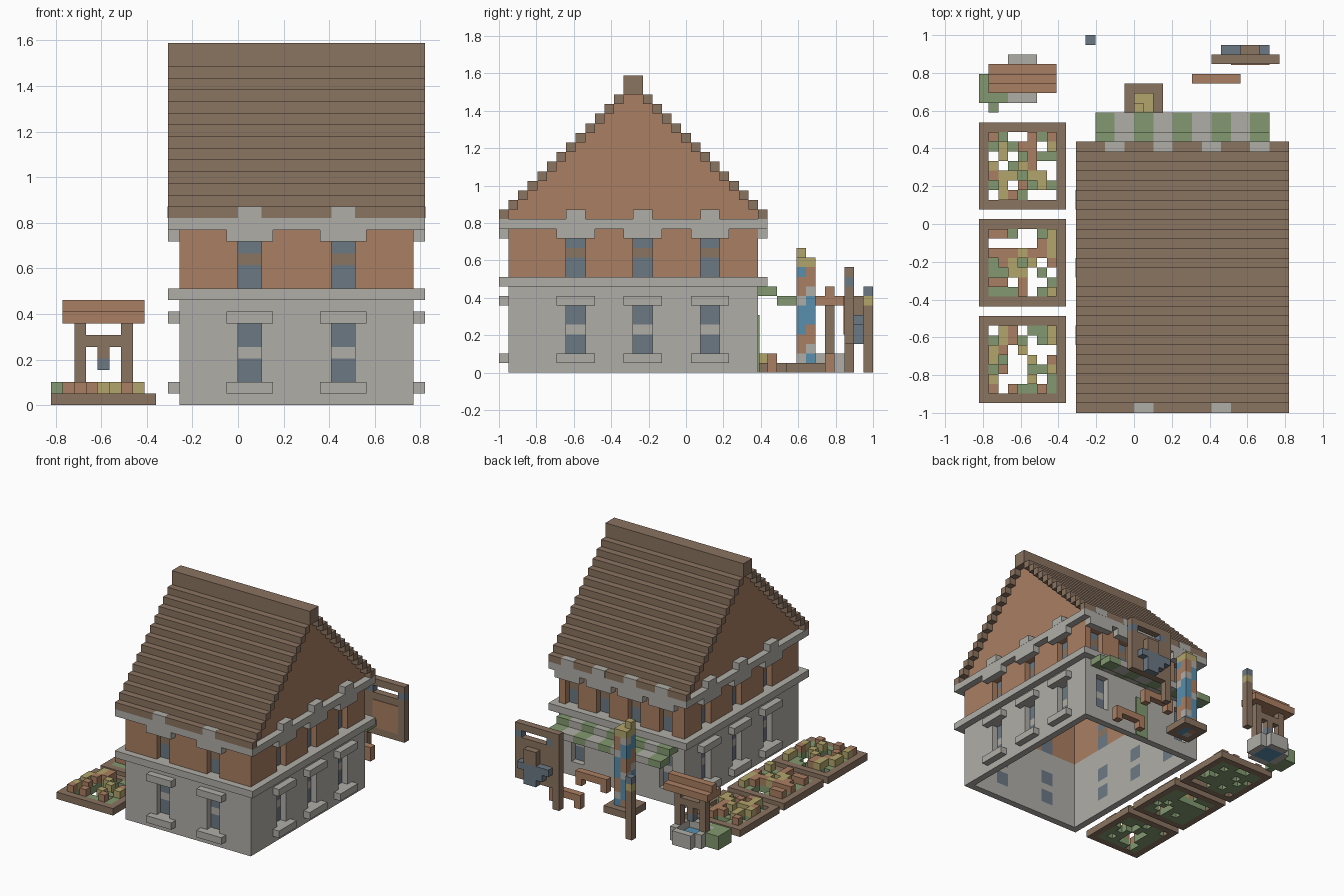
import bpy, bmesh, random
from collections import defaultdict

if "Cube" in bpy.data.objects:
    bpy.data.objects.remove(bpy.data.objects["Cube"])

U = 2 / 39          # size of one block
random.seed(4)
COLOURS = {         # sRGB values, converted to linear below
    "brown": (138, 115, 96), "clay": (170, 126, 98), "stone": (176, 174, 167),
    "slate": (108, 121, 132), "yellow": (178, 165, 108), "green": (130, 153, 112),
    "blue": (88, 142, 174),
}
NAMES = list(COLOURS)
MATS = []
for name, rgb in COLOURS.items():
    m = bpy.data.materials.new(name)
    m.diffuse_color = [((c / 255 + 0.055) / 1.055) ** 2.4 for c in rgb] + [1]
    m.use_nodes = True
    m.node_tree.nodes["Principled BSDF"].inputs["Base Color"].default_value = m.diffuse_color
    MATS.append(m)

parts = defaultdict(list)


def box(part, colour, i0, i1, j0, j1, k0, k1):
    """Add a block-aligned box to a part."""
    parts[part].append((colour, i0, i1, j0, j1, k0, k1))


def side_box(part, colour, side, a0, a1, d0, d1, k0, k1):
    """Box along one house wall: a runs along it, d points outward from its face."""
    if side == "front":
        box(part, colour, a0, a1, 1 - d1, 1 - d0, k0, k1)
    elif side == "back":
        box(part, colour, a0, a1, 27 + d0, 27 + d1, k0, k1)
    elif side == "right":
        box(part, colour, 31 + d0, 31 + d1, a0, a1, k0, k1)
    else:
        box(part, colour, 11 - d1, 11 - d0, a0, a1, k0, k1)


def pierced_wall(part, colour, side, k0, k1, centres, z0, z1, bar, bar_k):
    """Wall with recessed window openings, glass and a cross bar."""
    lo, hi = (11, 31) if side in ("front", "back") else (2, 26)
    if z0 > k0:
        side_box(part, colour, side, lo, hi, -1, 0, k0, z0)
    side_box(part, colour, side, lo, hi, -1, 0, z1, k1)
    a = lo
    for c in centres:
        side_box(part, colour, side, a, c - 1, -1, 0, z0, z1)
        a = c + 1
        for g0, g1, col in ((z0, bar_k, "slate"), (bar_k, bar_k + 1, bar), (bar_k + 1, z1, "slate")):
            side_box("windows", col, side, c - 1, c + 1, -1, -0.9, g0, g1)
    side_box(part, colour, side, a, hi, -1, 0, z0, z1)


def band(part, d0, k):
    """Stone course around the house."""
    for s in ("front", "back"):
        side_box(part, "stone", s, 10, 32, d0, 1, k, k + 1)
    for s in ("left", "right"):
        side_box(part, "stone", s, 1 - d0, 27 + d0, d0, 1, k, k + 1)


# House walls, windows, sills and lintels
openings = {"front": (17, 25), "back": (14, 19, 24, 29), "left": (8, 15, 22), "right": (8, 15, 22)}
for side, centres in openings.items():
    ground = (14, 28) if side == "back" else centres
    pierced_wall("ground_floor", "stone", side, 0, 9, ground, 2, 7, "stone", 4)
    pierced_wall("upper_floor", "clay", side, 10, 16, centres, 10, 14, "brown", 12)
    for c in centres:
        if side != "back":
            side_box("sills", "stone", side, c - 2, c + 2, 0, 1, 1, 2)
            side_box("sills", "stone", side, c - 2, c + 2, 0, 1, 7, 8)
        side_box("lintels", "stone", side, c - 2, c + 2, 0, 1, 14, 15)
        side_box("lintels", "stone", side, c - 1, c + 1, 0, 1.02, 16, 17.02)
band("middle_band", -1, 9)
band("eave_band", 0, 15)
box("back_door", "green", 20, 22, 27, 27.15, 0, 6)

# Stepped roof with recessed gables
for n in range(13):
    for j in (n, 27 - n):
        box("roof", "brown", 10, 32, j, j + 1, 16 + n, 17 + n)
    for i in (11, 30):
        box("gables", "clay", i, i + 1, n + 1, 27 - n, 16 + n, 17 + n)
box("roof", "brown", 10, 32, 13, 15, 29, 31)

# Striped awning
for s in range(9):
    col = "stone" if s % 2 else "green"
    i = 12 + 2 * s
    box("awning", col, i, i + 2, 27, 29, 8, 9)
    box("awning", col, i, i + 2, 29, 31, 7, 8)


def ring(part, colour, i0, i1, j0, j1, k0, k1):
    """Square frame one block wide."""
    for j in (j0, j1 - 1):
        box(part, colour, i0, i1, j, j + 1, k0, k1)
    for i in (i0, i1 - 1):
        box(part, colour, i, i + 1, j0 + 1, j1 - 1, k0, k1)


# Garden beds with scattered leaves and flowers
for j0 in (1, 11, 21):
    ring("garden_frames", "brown", 0, 9, j0, j0 + 9, 0, 1)
    for i in range(1, 8):
        for j in range(j0 + 1, j0 + 8):
            r = random.random()
            if r < 0.66:
                box("leaves", "green", i, i + 1, j, j + 1, 0, 1)
            if r < 0.36:
                col = "yellow" if r < 0.19 else "clay"
                box("flowers", col, i, i + 1, j, j + 1, 1, 2)

# Spiral painted pole on a square base
ring("pole_base", "brown", 15, 19, 30, 34, 0, 1)
swirl = ["blue", "blue", "stone", "clay", "clay", "blue", "blue", "blue", "stone", "clay", "clay"]
for q, (i, j) in enumerate(((17, 32), (17, 31), (16, 31), (16, 32))):
    for k in range(11):
        box("pole", swirl[(k + q) % 11], i, i + 1, j, j + 1, k, k + 1)
box("pole_cap", "yellow", 16, 18, 31, 33, 11, 12)
box("pole_cap", "yellow", 16, 17, 31, 32, 12, 13)

# Well with roof, bucket and bush
for j in (32, 36):
    box("well_wall", "stone", 3, 6, j, j + 1, 0, 2)
for i in (2, 6):
    box("well_wall", "stone", i, i + 1, 33, 36, 0, 2)
    box("well_posts", "brown", i, i + 1, 34, 35, 2, 7)
box("well_water", "blue", 3, 6, 33, 36, 0, 1)
box("well_posts", "brown", 3, 6, 34, 35, 5, 6)
box("well_rope", "brown", 4, 5, 34, 35, 4, 5)
box("well_bucket", "slate", 4, 5, 34, 35, 3, 4)
box("well_roof", "clay", 1, 8, 33, 36, 7, 8)
box("well_roof", "clay", 1, 8, 34, 35, 8, 9)
box("bush", "green", 0, 2, 33, 35, 0, 2)
box("bush", "green", 0, 3, 32, 33, 0, 2)
box("bush", "green", 1, 2, 31, 32, 0, 1)

# Hanging sign with an anvil and hammer
box("sign_post", "brown", 24, 25, 36, 37, 0, 11)
box("sign_post", "brown", 25, 31, 36, 37, 10, 11)
for i in (25, 30):
    box("sign_links", "slate", i, i + 1, 36, 37, 9, 10)
box("sign_board", "brown", 25, 31, 36, 37, 3, 9)
box("sign_panel", "clay", 26, 30, 35.9, 36, 4, 8)
box("anvil", "slate", 25, 30, 37, 38, 5, 6)
box("anvil", "slate", 26, 29, 37, 38, 4, 5)
box("anvil", "slate", 27, 29, 37, 38, 3, 4)
box("hammer", "brown", 27, 29, 37, 38, 6, 8)

# Benches
for j in (28, 34):
    box("bench", "clay", 22, 27, j, j + 1, 1, 2)
    for i in (22, 26):
        box("bench", "clay", i, i + 1, j, j + 1, 0, 1)

# Lamp post
box("lamp_post", "brown", 11, 12, 38, 39, 0, 7)
box("lamp_post", "yellow", 11, 12, 38, 39, 7, 8)
box("lamp_post", "slate", 11, 12, 38, 39, 8, 9)

# Turn every part into one mesh object
for name, boxes in parts.items():
    bm = bmesh.new()
    used = sorted({b[0] for b in boxes}, key=NAMES.index)
    for col, i0, i1, j0, j1, k0, k1 in boxes:
        verts = bmesh.ops.create_cube(bm, size=1)["verts"]
        for v in verts:
            v.co = (((i1 if v.co.x > 0 else i0) - 16) * U,
                    ((j1 if v.co.y > 0 else j0) - 19.5) * U,
                    (k1 if v.co.z > 0 else k0) * U)
        for f in {f for v in verts for f in v.link_faces}:
            f.material_index = used.index(col)
    mesh = bpy.data.meshes.new(name)
    bm.to_mesh(mesh)
    bm.free()
    for col in used:
        mesh.materials.append(MATS[NAMES.index(col)])
    bpy.context.collection.objects.link(bpy.data.objects.new(name, mesh))
